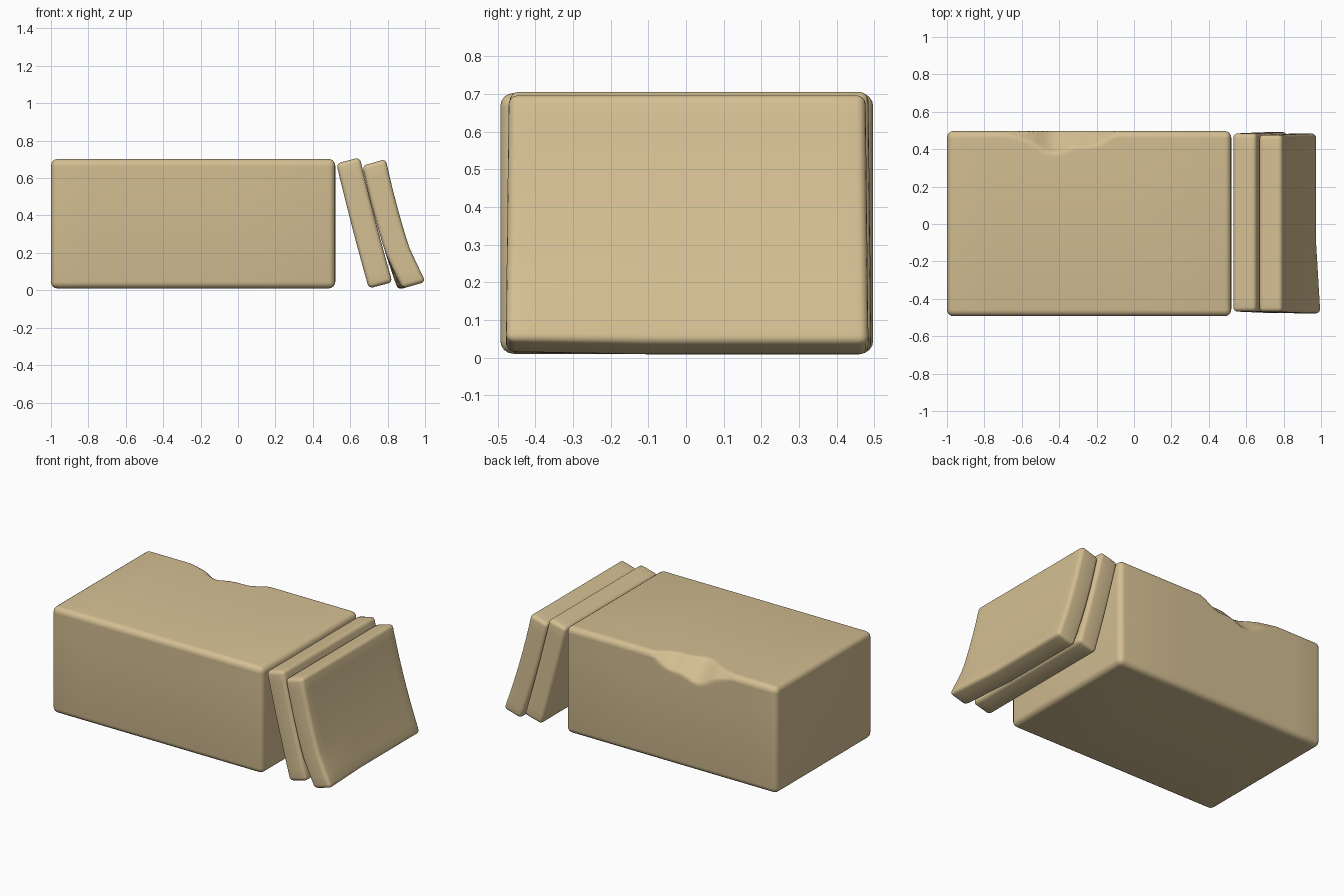
import bpy, bmesh, math
from mathutils import Matrix, Vector

if "Cube" in bpy.data.objects:
    bpy.data.objects.remove(bpy.data.objects["Cube"])

mat = bpy.data.materials.new("pale butter")
mat.diffuse_color = (0.66, 0.52, 0.29, 1)
mat.use_nodes = True
mat.node_tree.nodes["Principled BSDF"].inputs["Base Color"].default_value = mat.diffuse_color


def cut(bm, axis, positions):
    """Add edge loops across one axis."""
    no = Vector([1.0 if i == axis else 0.0 for i in range(3)])
    for p in positions:
        bmesh.ops.bisect_plane(bm, geom=bm.verts[:] + bm.edges[:] + bm.faces[:],
                               plane_co=no * p, plane_no=no)


def soft_box(size, radius):
    """Box centred on the origin with rounded edges."""
    bm = bmesh.new()
    bmesh.ops.create_cube(bm, size=1)
    bmesh.ops.scale(bm, vec=size, verts=bm.verts)
    bmesh.ops.bevel(bm, geom=bm.edges[:], offset=radius, segments=4,
                    profile=0.5, affect='EDGES', clamp_overlap=True)
    return bm


def finish(name, bm):
    me = bpy.data.meshes.new(name)
    bm.to_mesh(me)
    bm.free()
    me.materials.append(mat)
    ob = bpy.data.objects.new(name, me)
    bpy.context.collection.objects.link(ob)
    bpy.context.view_layer.objects.active = ob
    ob.select_set(True)
    bpy.ops.object.shade_smooth_by_angle(angle=math.radians(40))
    ob.select_set(False)


# Main block, with a shallow scoop worn out of its back top edge
bm = soft_box((1.52, 0.99, 0.692), 0.035)
bmesh.ops.translate(bm, vec=(-0.24, 0.002, 0.356), verts=bm.verts)
cut(bm, 0, [-0.8 + 0.025 * i for i in range(34)])
cut(bm, 1, [0.34 + 0.015 * i for i in range(9)])
cut(bm, 2, [0.56 + 0.015 * i for i in range(8)])
for v in bm.verts:
    u = (v.co.x + 0.38) / 0.38
    if abs(u) >= 1:
        continue
    w = (1 - u * u) ** 2 * (1 + 0.15 * math.sin(v.co.x * 25))
    a, b = 0.497 - v.co.y, 0.702 - v.co.z
    gap = 0.11 * w - (a + b)
    if gap > 0:
        v.co.y -= gap * 0.5
        v.co.z -= gap * 0.5
finish("butter_block", bm)


def slice_part(name, centre, width, angle, bow, flare):
    """Leaning slice, slightly bowed, with a flared bottom front corner."""
    bm = soft_box((0.13, width, 0.69), 0.024)
    cut(bm, 2, [-0.27 + 0.06 * i for i in range(10)])
    cut(bm, 1, [-0.4 + 0.1 * i for i in range(9)])
    for v in bm.verts:
        t = v.co.z / 0.345
        v.co.x += bow * (t * t - 0.6)
        low = max(0, (-t - 0.4) / 0.6)
        front = max(0, (-v.co.y - 0.1) / 0.37)
        v.co.x += flare * low * front
        v.co.y *= 1 - 0.008 * t
    bmesh.ops.rotate(bm, cent=(0, 0, 0), verts=bm.verts,
                     matrix=Matrix.Rotation(math.radians(-angle), 3, 'Y'))
    bmesh.ops.translate(bm, vec=centre, verts=bm.verts)
    finish(name, bm)


# Two slices leaning against the cut end
slice_part("inner_slice", (0.674, 0.008, 0.36), 0.96, 14.6, 0.004, 0.0)
slice_part("outer_slice", (0.818, 0.003, 0.351), 0.955, 16.0, 0.012, 0.025)
